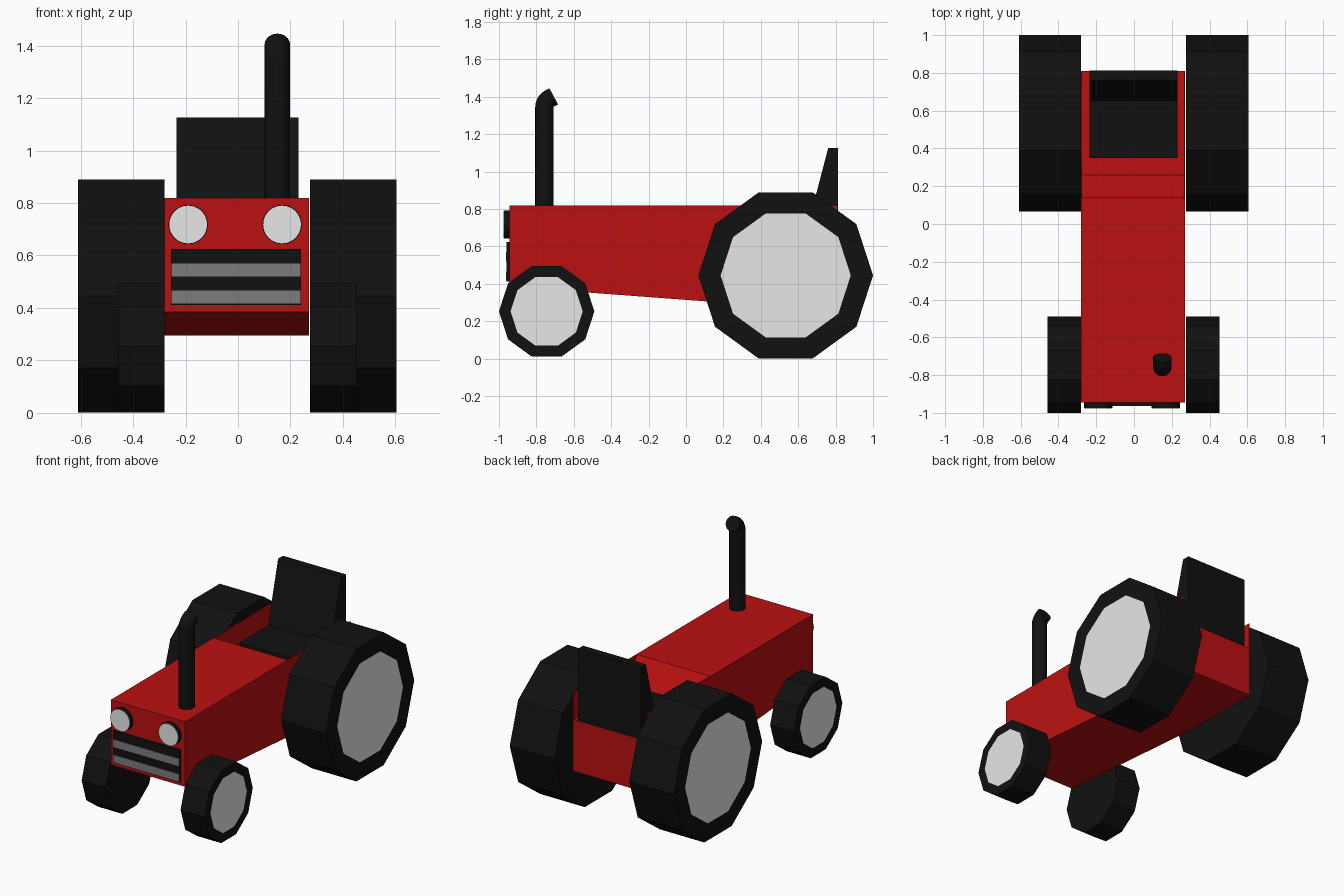
import bpy, bmesh, math
from mathutils import Vector

cube = bpy.data.objects.get("Cube")
if cube:
    bpy.data.objects.remove(cube, do_unlink=True)


def material(name, r, g, b):
    m = bpy.data.materials.new(name)
    m.use_nodes = True
    m.diffuse_color = (r, g, b, 1)
    m.node_tree.nodes["Principled BSDF"].inputs["Base Color"].default_value = (r, g, b, 1)
    return m


RED = material("red_paint", 0.5, 0.0055, 0.006)
BLACK = material("black_rubber", 0.0055, 0.0055, 0.0055)
LIGHT = material("light_grey", 0.8, 0.8, 0.8)
GREY = material("grille_grey", 0.2, 0.2, 0.2)


def finish(name, bm, *mats):
    bmesh.ops.recalc_face_normals(bm, faces=bm.faces)
    mesh = bpy.data.meshes.new(name)
    bm.to_mesh(mesh)
    bm.free()
    for m in mats:
        mesh.materials.append(m)
    ob = bpy.data.objects.new(name, mesh)
    bpy.context.collection.objects.link(ob)
    return ob


def prism_mesh(profile, x0, x1):
    """Extrude a (y, z) outline along x."""
    bm = bmesh.new()
    face = bm.faces.new([bm.verts.new((x0, y, z)) for y, z in profile])
    ext = bmesh.ops.extrude_face_region(bm, geom=[face])["geom"]
    verts = [v for v in ext if isinstance(v, bmesh.types.BMVert)]
    bmesh.ops.translate(bm, verts=verts, vec=(x1 - x0, 0, 0))
    bmesh.ops.recalc_face_normals(bm, faces=bm.faces)
    return bm


def prism(name, profile, x0, x1, mat):
    return finish(name, prism_mesh(profile, x0, x1), mat)


def box(name, x0, x1, y0, y1, z0, z1, mat):
    return prism(name, [(y0, z0), (y1, z0), (y1, z1), (y0, z1)], x0, x1, mat)


def disc(name, x, z, radius, y0, y1, mat):
    bm = bmesh.new()
    ring = [bm.verts.new((x + radius * math.cos(a), y0, z + radius * math.sin(a)))
            for a in (math.tau * i / 32 for i in range(32))]
    face = bm.faces.new(ring)
    ext = bmesh.ops.extrude_face_region(bm, geom=[face])["geom"]
    bmesh.ops.translate(bm, verts=[v for v in ext if isinstance(v, bmesh.types.BMVert)],
                        vec=(0, y1 - y0, 0))
    return finish(name, bm, mat)


def wheel(name, side, y, z, radius, inner, outer, rim):
    """Ten-sided tyre whose outer face is inset to make the hub."""
    outline = [(y + radius * math.cos(a), z + radius * math.sin(a))
               for a in (math.tau * i / 10 for i in range(10))]
    bm = prism_mesh(outline, side * inner - 0.0025, side * outer - 0.0025)
    hub = max(bm.faces, key=lambda f: side * f.calc_center_median().x)
    bmesh.ops.inset_region(bm, faces=[hub], thickness=rim)
    hub.material_index = 1
    finish(name, bm, BLACK, LIGHT)


# Body with a sloped drop into the seat well, and thin side panels
LEFT, RIGHT = 0.27, -0.28
FRONT, BACK, TOP, FLOOR = -0.945, 0.81, 0.82, 0.64
prism("body", [(FRONT, 0.385), (FRONT, TOP), (0.14, TOP), (0.26, FLOOR),
               (BACK, FLOOR), (BACK, 0.295), (0.26, 0.295)], RIGHT, LEFT, RED)
panel = [(0.14, TOP), (BACK, TOP), (BACK, FLOOR), (0.26, FLOOR)]
prism("left_side_panel", panel, LEFT - 0.006, LEFT, RED)
prism("right_side_panel", panel, RIGHT, RIGHT + 0.006, RED)

# Seat
box("seat_cushion", -0.235, 0.23, 0.35, 0.72, FLOOR, 0.72, BLACK)
prism("seat_back", [(0.633, FLOOR), (0.805, FLOOR), (0.812, FLOOR), (0.812, 1.125),
                    (0.76, 1.125)], -0.235, 0.23, BLACK)

# Wheels
for label, side in (("left", 1), ("right", -1)):
    wheel("rear_wheel_" + label, side, 0.533, 0.445, 0.467, 0.2775, 0.6075, 0.119)
    wheel("front_wheel_" + label, side, -0.745, 0.253, 0.255, 0.2775, 0.455, 0.062)

# Headlights
for label, x in (("left", 0.168), ("right", -0.19)):
    disc("headlight_housing_" + label, x, 0.718, 0.075, -0.973, FRONT, BLACK)
    disc("headlight_lens_" + label, x, 0.718, 0.072, -0.977, -0.973, LIGHT)

# Grille
box("grille", -0.255, 0.24, -0.96, FRONT, 0.412, 0.625, BLACK)
for i, z in enumerate((0.417, 0.52)):
    box(f"grille_bar_{i + 1}", -0.253, 0.238, -0.963, -0.96, z, z + 0.05, GREY)

# Exhaust pipe: upright, then a tight bend to the rear
px, py, pz, bend = 0.15, -0.705, 1.345, 0.052
path = [Vector((px, py - bend, 0.78))]
for i in range(6):
    a = math.radians(62) * i / 5
    path.append(Vector((px, py - bend * math.cos(a), pz + bend * math.sin(a))))
path.append(path[-1] + 0.025 * Vector((0, math.sin(a), math.cos(a))))
bm = bmesh.new()
rings = []
for i, p in enumerate(path):
    t = math.radians(62) * min(max(i - 1, 0), 5) / 5
    across = Vector((0, math.cos(t), -math.sin(t)))
    rings.append([bm.verts.new(p + 0.049 * (math.cos(u) * Vector((1, 0, 0)) + math.sin(u) * across))
                  for u in (math.tau * k / 20 for k in range(20))])
for low, high in zip(rings, rings[1:]):
    for k in range(20):
        n = (k + 1) % 20
        bm.faces.new((low[k], low[n], high[n], high[k]))
bm.faces.new(rings[0])
bm.faces.new(rings[-1])
pipe = finish("exhaust_pipe", bm, BLACK)
bpy.ops.object.select_all(action="DESELECT")
pipe.select_set(True)
bpy.context.view_layer.objects.active = pipe
bpy.ops.object.shade_smooth_by_angle(angle=math.radians(35))
